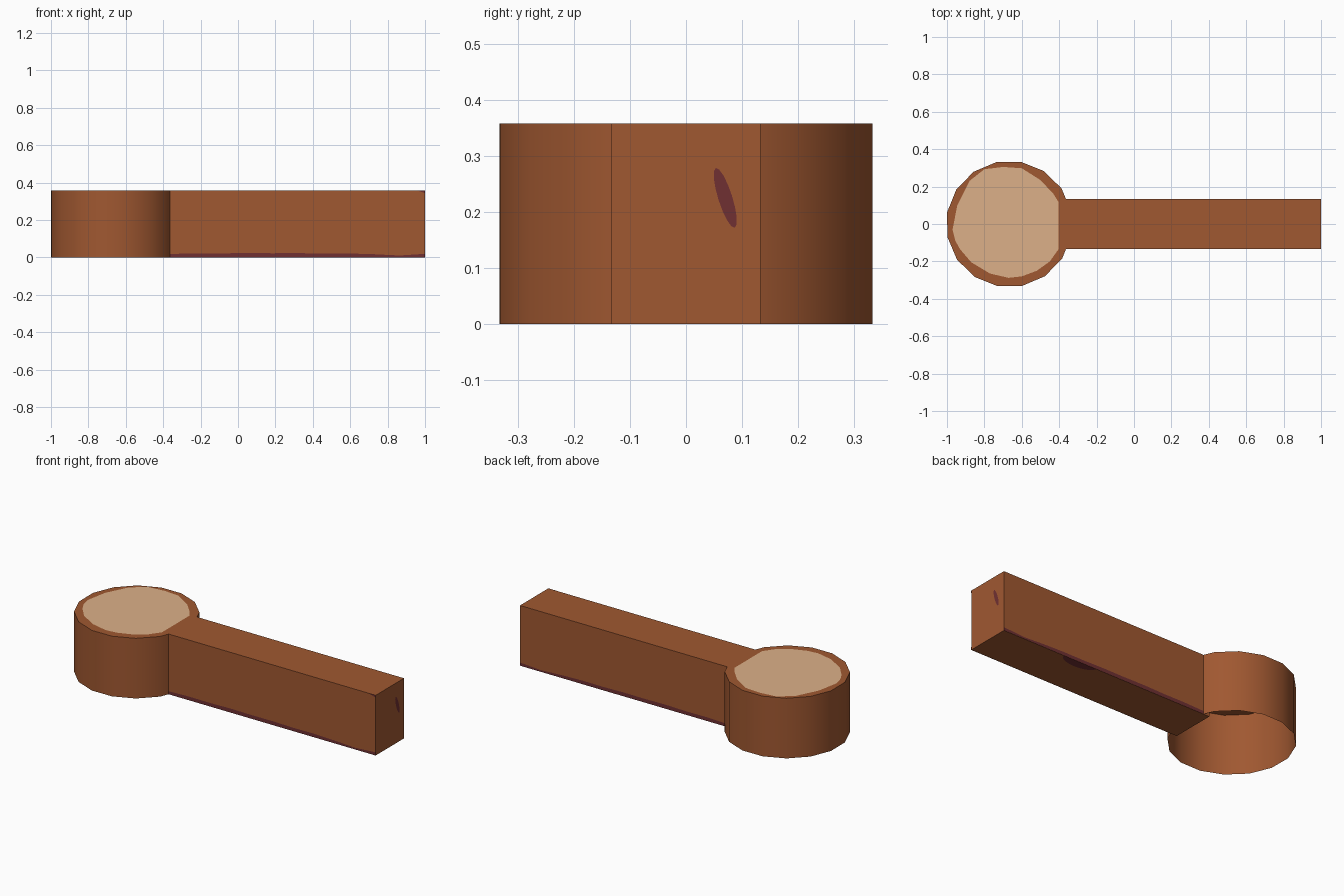
import bpy, bmesh, math

if "Cube" in bpy.data.objects:
    bpy.data.objects.remove(bpy.data.objects["Cube"])

H = 0.358      # overall height
CX = -0.667    # centre of the round head
HW = 0.133     # half width of the handle
EPS = 0.0008   # lift of painted plates


def material(name, rgb):
    lin = [((c / 255 + 0.055) / 1.055) ** 2.4 for c in rgb]
    m = bpy.data.materials.new(name)
    m.diffuse_color = (*lin, 1)
    m.use_nodes = True
    m.node_tree.nodes["Principled BSDF"].inputs["Base Color"].default_value = m.diffuse_color
    return m


brown = material("bark_brown", (160, 88, 49))
tan = material("cut_wood_tan", (220, 176, 136))
maroon = material("dark_maroon", (112, 48, 50))


def finish(name, bm, mat):
    me = bpy.data.meshes.new(name)
    bm.to_mesh(me)
    bm.free()
    me.materials.append(mat)
    ob = bpy.data.objects.new(name, me)
    bpy.context.collection.objects.link(ob)
    return ob


def plate(name, pts, mat):
    bm = bmesh.new()
    bm.faces.new([bm.verts.new(p) for p in pts])
    return finish(name, bm, mat)


# Round head: 16 sides, closed on top, open underneath
bm = bmesh.new()
ring = []
for i in range(16):
    a = math.radians(11.8 + 22.5 * i)
    x, y = CX + 0.338 * math.cos(a), 0.338 * math.sin(a)
    ring.append((bm.verts.new((x, y, 0)), bm.verts.new((x, y, H))))
for i in range(16):
    (a, b), (c, d) = ring[i], ring[(i + 1) % 16]
    bm.faces.new((a, c, d, b))
bm.faces.new([t for _, t in ring])
head = finish("round_head", bm, brown)
bpy.context.view_layer.objects.active = head
head.select_set(True)
bpy.ops.object.shade_smooth_by_angle(angle=math.radians(30))
head.select_set(False)

# Handle: square-ended bar that just enters the head
bm = bmesh.new()
bmesh.ops.create_cube(bm, size=1)
for v in bm.verts:
    v.co = (0.2985 + v.co.x * 1.403, v.co.y * 2 * HW, (v.co.z + 0.5) * H)
finish("handle", bm, brown)

# Pale cut-wood patch on the head, trimmed where the handle meets it
outline = [(-0.97, -0.03), (-0.945, 0.10), (-0.88, 0.23), (-0.80, 0.293),
           (-0.70, 0.305), (-0.60, 0.298), (-0.50, 0.235), (-0.43, 0.16),
           (-0.405, 0.12), (-0.405, -0.137), (-0.45, -0.20), (-0.52, -0.25),
           (-0.60, -0.28), (-0.67, -0.288), (-0.77, -0.265), (-0.87, -0.205),
           (-0.93, -0.135), (-0.955, -0.09)]
plate("cut_wood_patch", [(x, y, H + EPS) for x, y in reversed(outline)], tan)

# Wavy dark stain along the lower edge of both handle sides
heights = [0.018, 0.022, 0.021, 0.024, 0.022, 0.023, 0.02, 0.021, 0.017, 0.01, 0.019]
top = [(-0.364 + 1.364 * i / 10, z) for i, z in enumerate(heights)]
for side, name in ((-1, "front_edge_stain"), (1, "back_edge_stain")):
    pts = [(-0.364, 0), (1, 0)] + top[::-1]
    if side > 0:
        pts.reverse()
    plate(name, [(x, side * (HW + EPS), z) for x, z in pts], maroon)

# Slanted stain on the handle end
pts = []
for i in range(16):
    a = 2 * math.pi * i / 16
    u, w = 0.056 * math.cos(a), 0.012 * math.sin(a)
    pts.append((1 + EPS, 0.070 - 0.30 * u - w, 0.225 + 0.95 * u - 0.3 * w))
if pts:
    plate("end_stain", pts, maroon)

# Half-round stain under the handle at the back edge
plate("underside_stain",
      [(0.48 + 0.11 * math.cos(a), HW - 0.05 * math.sin(a), -EPS)
       for a in (math.pi * i / 10 for i in range(11))], maroon)

# Small stain at the top front corner of the end
plate("corner_stain", [(0.955, -HW - EPS, H), (1, -HW - EPS, H - 0.014), (1, -HW - EPS, H)], maroon)
